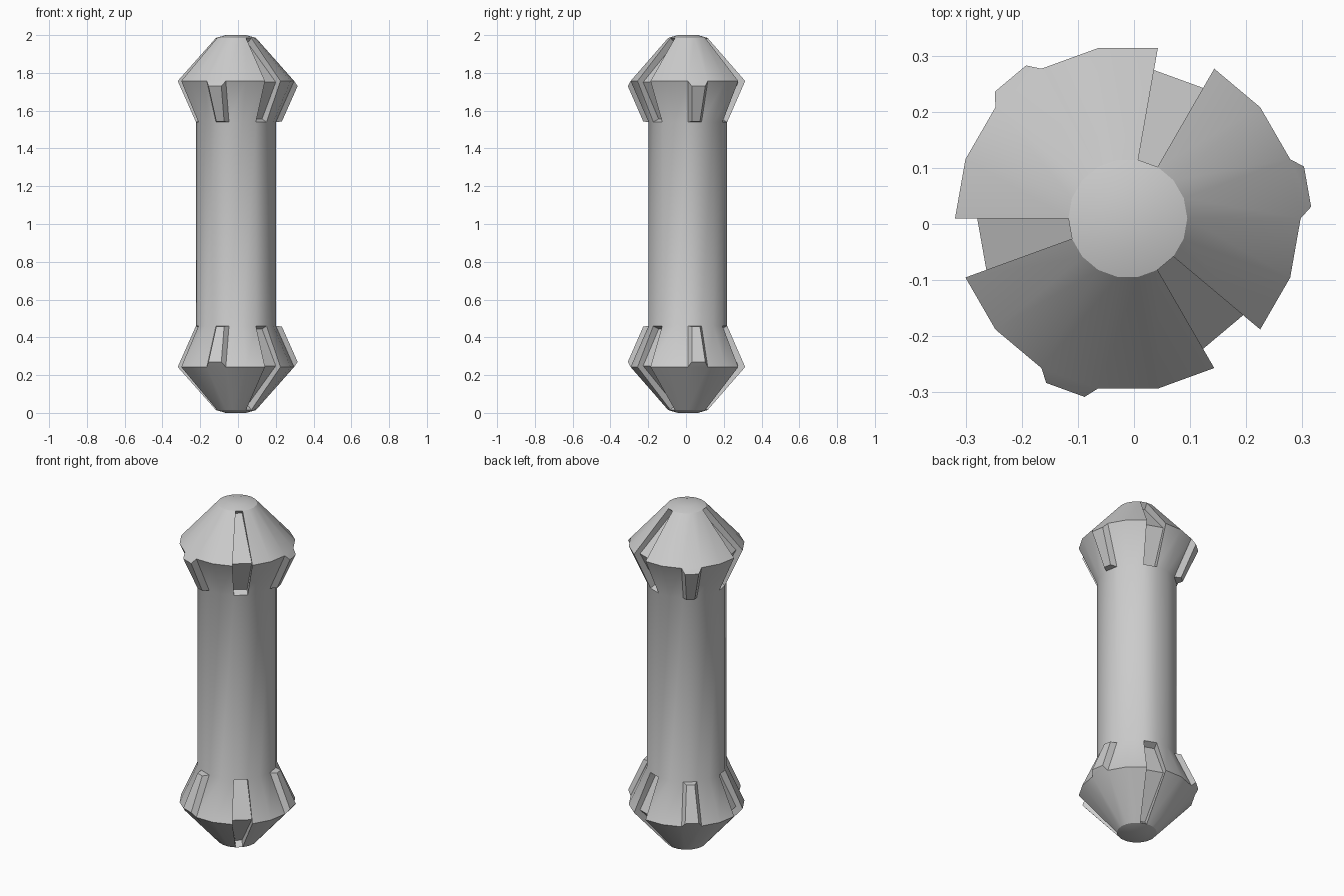
import bpy, bmesh
from math import sin, cos, radians
from mathutils import Vector

if "Cube" in bpy.data.objects:
    bpy.data.objects.remove(bpy.data.objects["Cube"])

SIDES = 18
CX, CY = -0.011, 0.01
UPPER = [(0.2115, 1.54), (0.308, 1.757), (0.106, 1.985), (0.054, 2.0)]
# lower end mirrors the upper end about z = 1
PROFILE = [(r, 2 - z) for r, z in reversed(UPPER)] + UPPER
SLOTS = (3, 9, 15)      # facets cut inwards (60, 180, 300 degrees)
RIBS = (0, 6, 12)       # facets raised (0, 120, 240 degrees)
# slot floor offset per height above the middle: (height, radial, axial)
FLOOR = [(0.54, -0.037, 0.016), (0.757, -0.039, -0.006), (0.985, -0.03, -0.027)]

bm = bmesh.new()
# lathed body
rings = [[bm.verts.new((CX + r * cos(radians(20 * i)), CY + r * sin(radians(20 * i)), z))
          for i in range(SIDES)] for r, z in PROFILE]
facet = {}
for j in range(len(rings) - 1):
    for i in range(SIDES):
        k = (i + 1) % SIDES
        facet[j, i] = bm.faces.new((rings[j][i], rings[j][k], rings[j + 1][k], rings[j + 1][i]))
bm.faces.new(list(reversed(rings[0])))
bm.faces.new(rings[-1])
bm.normal_update()

# slots running over the rim of each head
for a, b in ((1, 2), (4, 5)):
    for i in SLOTS:
        faces = [facet[a, i], facet[b, i]]
        bmesh.ops.inset_region(bm, faces=faces, thickness=0.0, depth=0.0)
        ang = radians(20 * i + 10)
        out = Vector((cos(ang), sin(ang), 0))
        for v in {v for f in faces for v in f.verts}:
            side = 1 if v.co.z > 1 else -1
            h = abs(v.co.z - 1)
            _, dr, dz = min(FLOOR, key=lambda t: abs(t[0] - h))
            v.co += out * dr + Vector((0, 0, side * dz))

# raised ribs on the inner cone of each head
bm.normal_update()
bmesh.ops.inset_individual(bm, faces=[facet[j, i] for j in (2, 4) for i in RIBS],
                           thickness=0.016, depth=0.031, use_even_offset=True)
bm.normal_update()

mesh = bpy.data.meshes.new("double_ended_rod")
bm.to_mesh(mesh)
bm.free()
rod = bpy.data.objects.new("double_ended_rod", mesh)
bpy.context.collection.objects.link(rod)
bpy.context.view_layer.objects.active = rod
rod.select_set(True)
bpy.ops.object.shade_smooth_by_angle(angle=radians(30))
